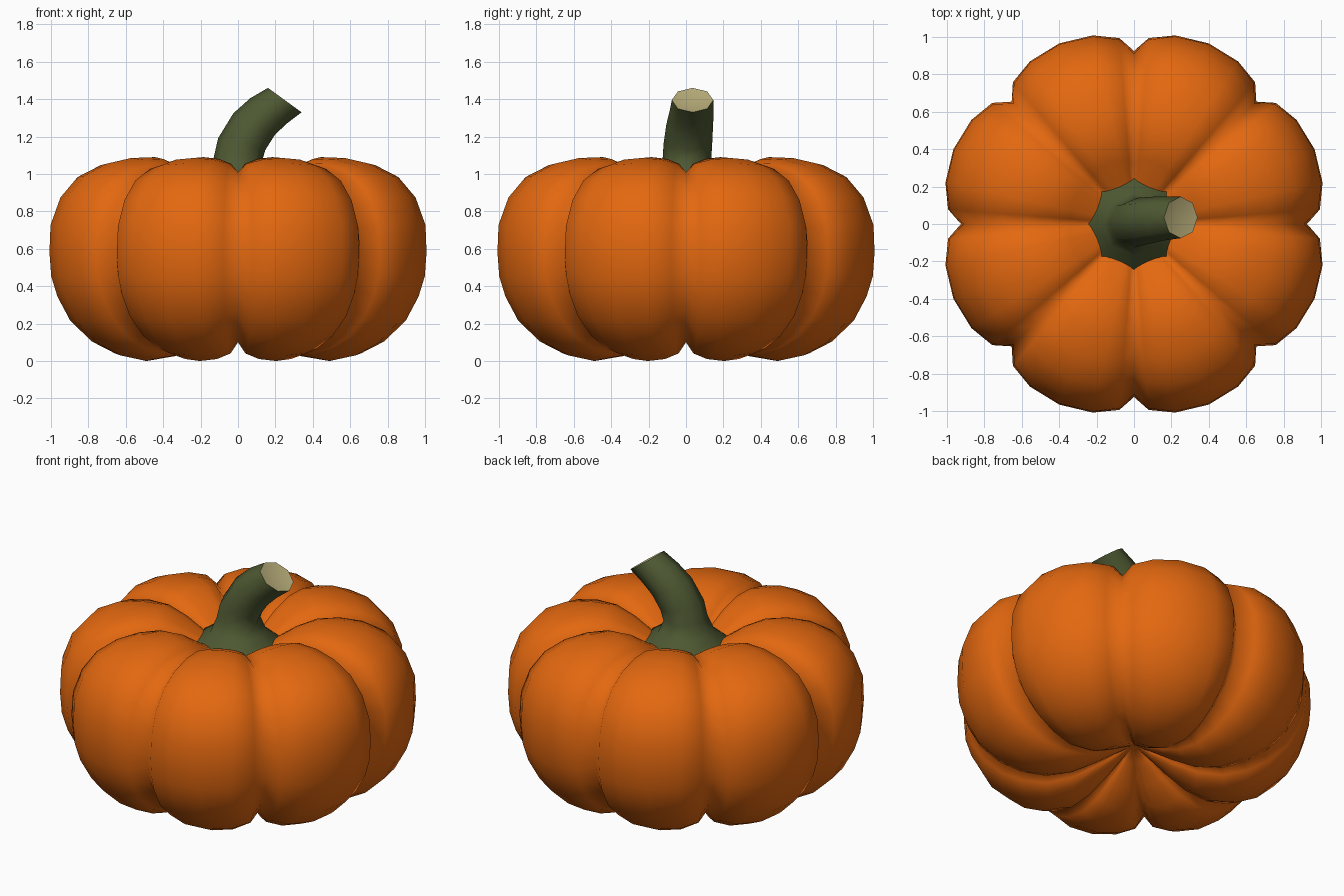
import bpy, bmesh, math
from mathutils import Vector

if "Cube" in bpy.data.objects:
    bpy.data.objects.remove(bpy.data.objects["Cube"])


def material(name, rgb):
    m = bpy.data.materials.new(name)
    m.diffuse_color = (*rgb, 1)
    m.use_nodes = True
    m.node_tree.nodes["Principled BSDF"].inputs["Base Color"].default_value = m.diffuse_color
    return m


orange = material("pumpkin_orange", (0.77, 0.138, 0.005))
green = material("stem_green", (0.076, 0.098, 0.032))
cream = material("cut_cream", (0.47, 0.41, 0.19))


def finish(name, bm, mats):
    bmesh.ops.recalc_face_normals(bm, faces=bm.faces)
    mesh = bpy.data.meshes.new(name)
    bm.to_mesh(mesh)
    bm.free()
    for m in mats:
        mesh.materials.append(m)
    for p in mesh.polygons:
        p.use_smooth = True
    ob = bpy.data.objects.new(name, mesh)
    bpy.context.collection.objects.link(ob)
    return ob


def bridge(bm, a, b):
    n = len(a)
    return [bm.faces.new((a[i], a[(i + 1) % n], b[(i + 1) % n], b[i])) for i in range(n)]


def fan(bm, ring, centre):
    n = len(ring)
    return [bm.faces.new((ring[i], ring[(i + 1) % n], centre)) for i in range(n)]


# Pumpkin body: lobe and groove profiles (radius, height), blended around eight lobes
lobe = [(.10, .91), (.23, .96), (.35, 1.04), (.48, 1.09), (.62, 1.085), (.76, 1.055),
        (.89, .99), (.985, .88), (1.04, .73), (1.045, .58), (1.035, .45), (1.0, .34),
        (.93, .21), (.81, .095), (.68, .03), (.53, 0), (.37, .025), (.23, .10), (.10, .18)]
groove = [(.10, .905), (.22, .925), (.32, .965), (.44, 1.0), (.55, 1.01), (.67, .985),
          (.78, .925), (.86, .83), (.91, .71), (.925, .58), (.915, .47), (.89, .38),
          (.83, .28), (.73, .19), (.62, .13), (.49, .10), (.35, .12), (.22, .16), (.10, .21)]
steps = [-1, -.8, -.45, 0, .45, .8]

bm = bmesh.new()
rings = []
for (lr, lz), (gr, gz) in zip(lobe, groove):
    ring = []
    for k in range(8):
        for u in steps:
            w = math.sqrt(1 - u * u)
            a = math.radians(45 * k + 22.5 + 22.5 * u)
            r, z = gr + (lr - gr) * w, gz + (lz - gz) * w
            ring.append(bm.verts.new((r * math.cos(a), r * math.sin(a), z)))
    rings.append(ring)
for a, b in zip(rings, rings[1:]):
    bridge(bm, a, b)
fan(bm, rings[0], bm.verts.new((0, 0, .90)))
fan(bm, rings[-1], bm.verts.new((0, 0, .24)))
finish("pumpkin_body", bm, [orange])

# Stem: eight-sided bent tube (x, y, z, radius, lean) with a flared foot
path = [(0, 0, .90, .27, 0), (0, 0, .95, .235, 0), (0, 0, 1.0, .165, 0),
        (0, .005, 1.08, .13, 4), (.02, .01, 1.16, .13, 14), (.085, .02, 1.265, .125, 28),
        (.16, .03, 1.335, .118, 36), (.25, .035, 1.395, .111, 36)]
bm = bmesh.new()
rings = []
for x, y, z, r, lean in path:
    t = math.radians(lean)
    side = Vector((math.cos(t), 0, -math.sin(t)))
    rings.append([bm.verts.new(Vector((x, y, z)) + side * r * math.cos(i * math.pi / 4)
                               + Vector((0, r * math.sin(i * math.pi / 4), 0)))
                  for i in range(8)])
for a, b in zip(rings, rings[1:]):
    bridge(bm, a, b)
bm.faces.new(rings[0])

# Cut end: slightly hollow cream cap
for f in fan(bm, rings[-1], bm.verts.new((.238, .035, 1.378))):
    f.material_index = 1
stem = finish("stem", bm, [green, cream])
bpy.context.view_layer.objects.active = stem
stem.select_set(True)
bpy.ops.object.shade_smooth_by_angle(angle=math.radians(50))
